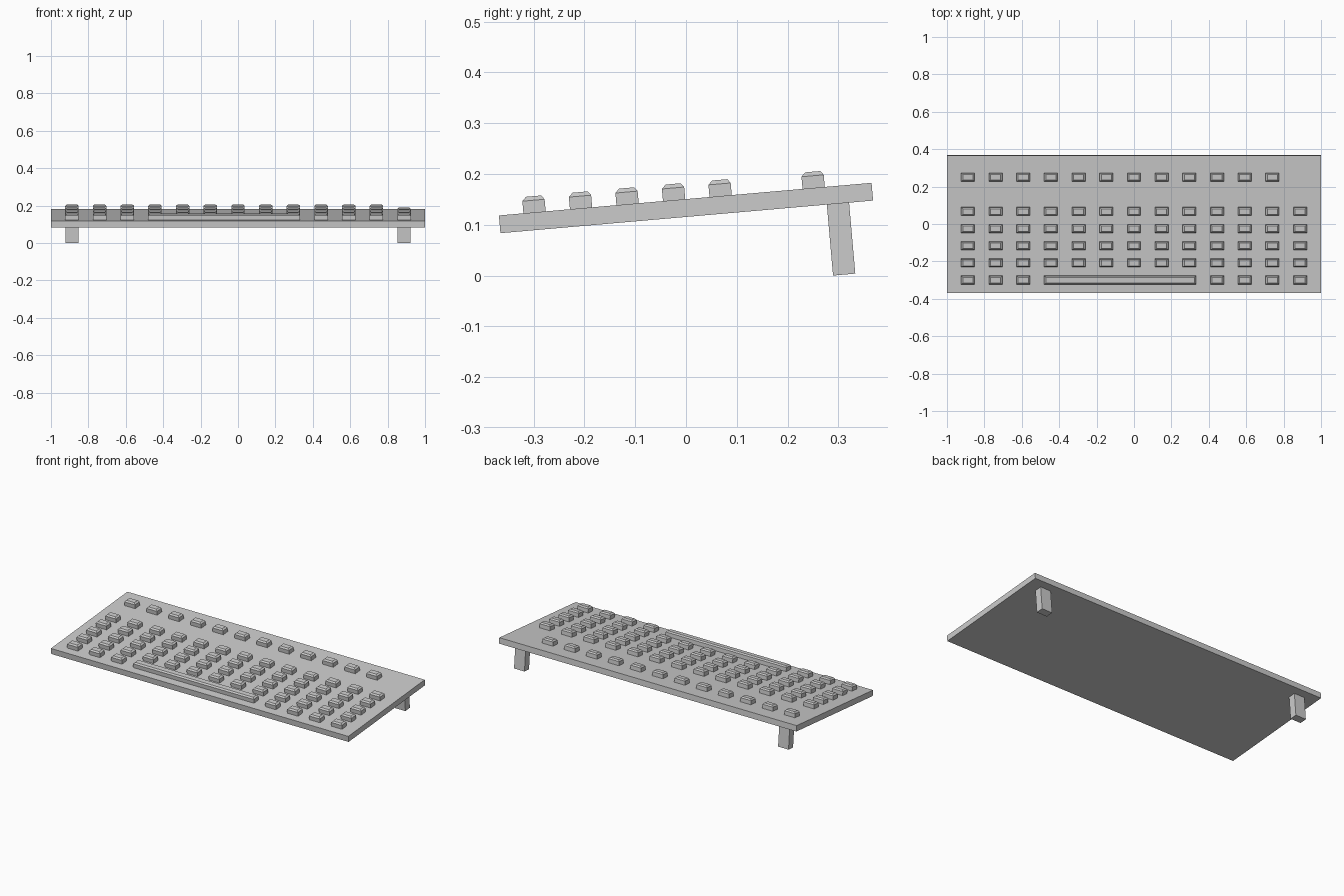
import bpy, bmesh, math
from mathutils import Matrix

if "Cube" in bpy.data.objects:
    bpy.data.objects.remove(bpy.data.objects["Cube"])

# Everything is modelled flat around the case centre, then tilted by 5 degrees
TILT = Matrix.Translation((0, 0, 0.133)) @ Matrix.Rotation(math.radians(5), 4, 'X')
CASE_TOP = 0.0175
KEY_W, KEY_D = 0.072, 0.044
SHOULDER, KEY_H = 0.024, 0.032
COL_X, COL_STEP = -0.888, 0.148
ROW_Y, ROW_STEP = -0.298, 0.092

grey = bpy.data.materials.new("light_grey")
grey.diffuse_color = (0.6, 0.6, 0.6, 1)
grey.use_nodes = True
grey.node_tree.nodes["Principled BSDF"].inputs["Base Color"].default_value = grey.diffuse_color


def add_loft(bm, rings):
    """Closed solid through stacked rectangles: (x0, x1, y0, y1, z)."""
    loops = [[bm.verts.new(p) for p in ((x0, y0, z), (x1, y0, z), (x1, y1, z), (x0, y1, z))]
             for x0, x1, y0, y1, z in rings]
    bm.faces.new(loops[0][::-1])
    bm.faces.new(loops[-1])
    for a, b in zip(loops, loops[1:]):
        for i in range(4):
            j = (i + 1) % 4
            bm.faces.new((a[i], a[j], b[j], b[i]))


def add_box(bm, x0, x1, y0, y1, z0, z1):
    add_loft(bm, [(x0, x1, y0, y1, z0), (x0, x1, y0, y1, z1)])


def add_key(bm, xa, xb, y):
    """Key spanning centres xa..xb with a chamfered top."""
    x0, x1 = xa - KEY_W / 2, xb + KEY_W / 2
    y0, y1 = y - KEY_D / 2, y + KEY_D / 2
    add_loft(bm, [(x0, x1, y0, y1, CASE_TOP),
                  (x0, x1, y0, y1, CASE_TOP + SHOULDER),
                  (x0 + 0.009, x1 - 0.009, y0 + 0.008, y1 - 0.006, CASE_TOP + KEY_H)])


def finish(bm, name):
    bm.transform(TILT)
    mesh = bpy.data.meshes.new(name)
    bm.to_mesh(mesh)
    bm.free()
    mesh.materials.append(grey)
    bpy.context.collection.objects.link(bpy.data.objects.new(name, mesh))


def col(i):
    return COL_X + COL_STEP * i


# Case plate
bm = bmesh.new()
add_box(bm, -1, 1, -0.3685, 0.3685, -CASE_TOP, CASE_TOP)
finish(bm, "case")

# Rear feet
for side, name in ((-1, "left_foot"), (1, "right_foot")):
    bm = bmesh.new()
    cx = side * 0.888
    add_box(bm, cx - 0.035, cx + 0.035, 0.277, 0.321, -0.1578, -CASE_TOP)
    finish(bm, name)

# Key rows: grid row -> columns used
rows = {
    "bottom_row_keys": (0, [0, 1, 2, 9, 10, 11, 12]),
    "lower_letter_keys": (1, range(13)),
    "middle_letter_keys": (2, range(13)),
    "upper_letter_keys": (3, range(13)),
    "number_keys": (4, range(13)),
    "function_keys": (6, range(12)),
}
for name, (r, cols) in rows.items():
    bm = bmesh.new()
    for c in cols:
        add_key(bm, col(c), col(c), ROW_Y + ROW_STEP * r)
    finish(bm, name)

# Space bar fills columns 3 to 8 of the bottom row
bm = bmesh.new()
add_key(bm, col(3), col(8), ROW_Y)
finish(bm, "space_bar")
